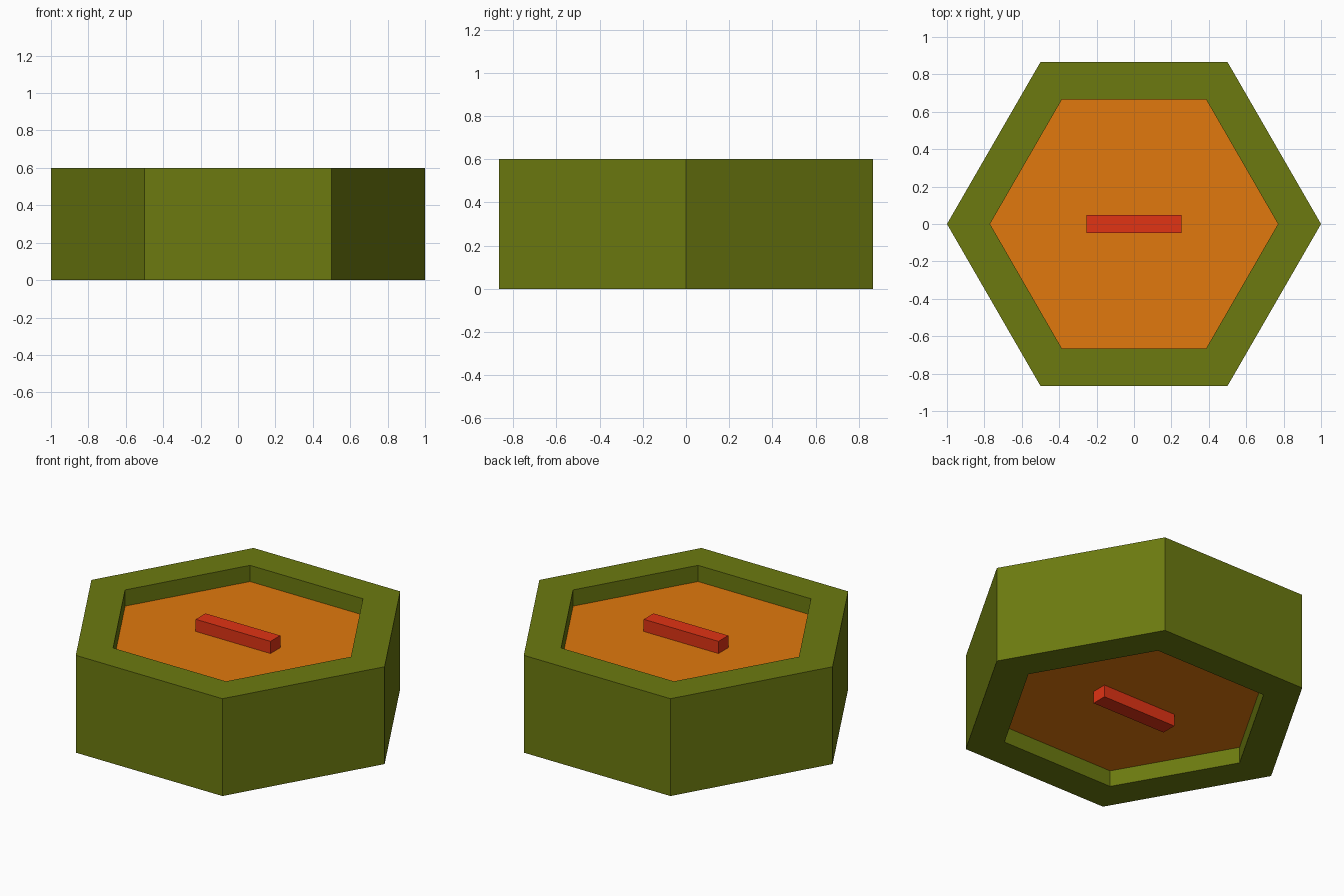
import bpy, bmesh, math

if "Cube" in bpy.data.objects:
    bpy.data.objects.remove(bpy.data.objects["Cube"])

R_OUT, R_IN, H = 1.0, 0.77, 0.6      # hexagon radii and height
RECESS = 0.1                         # panel depth below each rim


def material(name, rgb):
    m = bpy.data.materials.new(name)
    m.diffuse_color = (*rgb, 1.0)
    m.use_nodes = True
    m.node_tree.nodes["Principled BSDF"].inputs["Base Color"].default_value = m.diffuse_color
    return m


def to_object(name, bm, mat):
    bmesh.ops.recalc_face_normals(bm, faces=bm.faces)
    mesh = bpy.data.meshes.new(name)
    bm.to_mesh(mesh)
    bm.free()
    mesh.materials.append(mat)
    ob = bpy.data.objects.new(name, mesh)
    bpy.context.collection.objects.link(ob)
    return ob


def hexagon(bm, r, z):
    return [bm.verts.new((r * math.cos(i * math.pi / 3), r * math.sin(i * math.pi / 3), z))
            for i in range(6)]


olive = material("olive green", (0.15, 0.195, 0.005))
orange = material("orange", (0.75, 0.19, 0.004))
red = material("red", (0.75, 0.033, 0.007))

# Hexagonal frame: closed tube through four loops
bm = bmesh.new()
loops = [hexagon(bm, r, z) for r, z in ((R_OUT, 0), (R_OUT, H), (R_IN, H), (R_IN, 0))]
for k in range(4):
    a, b = loops[k], loops[(k + 1) % 4]
    for i in range(6):
        j = (i + 1) % 6
        bm.faces.new((a[i], a[j], b[j], b[i]))
to_object("hex_frame", bm, olive)

# Recessed core panel, visible from above and below
bm = bmesh.new()
low, high = hexagon(bm, R_IN, RECESS), hexagon(bm, R_IN, H - RECESS)
bm.faces.new(low[::-1])
bm.faces.new(high)
for i in range(6):
    j = (i + 1) % 6
    bm.faces.new((low[i], low[j], high[j], high[i]))
to_object("core_panel", bm, orange)

# Raised bars on both faces of the panel
BAR = (0.51, 0.095, 0.075)
for name, z in (("top_bar", H - RECESS + BAR[2] / 2), ("bottom_bar", RECESS - BAR[2] / 2)):
    bm = bmesh.new()
    bmesh.ops.create_cube(bm, size=1)
    bmesh.ops.scale(bm, vec=BAR, verts=bm.verts)
    to_object(name, bm, red).location.z = z
